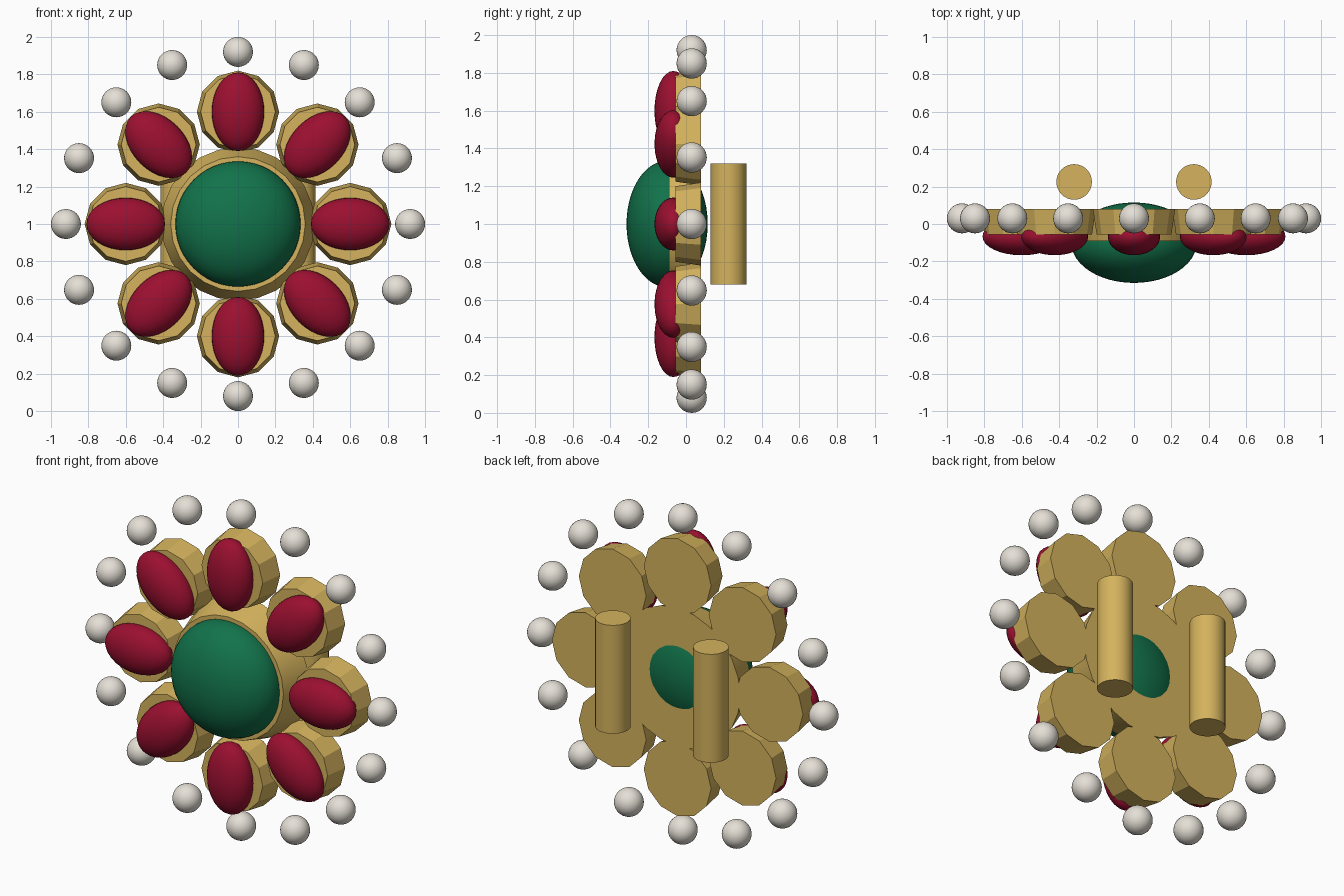
import bpy
from math import sin, cos, pi, radians

cube = bpy.data.objects.get("Cube")
if cube:
    bpy.data.objects.remove(cube, do_unlink=True)


def material(name, rgb):
    m = bpy.data.materials.new(name)
    m.use_nodes = True
    m.diffuse_color = (*rgb, 1)
    m.node_tree.nodes["Principled BSDF"].inputs["Base Color"].default_value = (*rgb, 1)
    return m


gold = material("gold", (0.66, 0.45, 0.11))
red = material("ruby red", (0.33, 0.005, 0.03))
green = material("emerald green", (0.006, 0.17, 0.07))
pearl = material("pearl white", (0.78, 0.74, 0.67))


def finish(name, mat, smooth_angle):
    ob = bpy.context.object
    ob.name = name
    ob.data.materials.append(mat)
    bpy.ops.object.shade_smooth_by_angle(angle=radians(smooth_angle))
    return ob


def ellipsoid(name, mat, loc, radii, turn=0, segments=32):
    bpy.ops.mesh.primitive_uv_sphere_add(segments=segments, ring_count=segments // 2,
                                         location=loc, rotation=(0, turn, 0))
    bpy.context.object.scale = radii
    return finish(name, mat, 60)


def disc(name, x, z, front, back, r_front, r_back, sides):
    # Tapered disc whose axis runs front to back
    bpy.ops.mesh.primitive_cone_add(vertices=sides, radius1=r_back, radius2=r_front,
                                    depth=back - front, rotation=(pi / 2, 0, 0),
                                    location=(x, (front + back) / 2, z))
    return finish(name, gold, 20)


# Central setting and stone
disc("centre_setting", 0, 1, -0.09, 0.08, 0.36, 0.41, 24)
ellipsoid("centre_stone", green, (0, -0.1, 1), (0.335, 0.215, 0.335), segments=48)

# Ring of eight petals, each a setting with an oval stone pointing outwards
for i in range(8):
    a = i * pi / 4
    x, z = 0.6 * sin(a), 1 + 0.6 * cos(a)
    disc(f"petal_setting_{i + 1}", x, z, -0.055, 0.08, 0.2, 0.22, 12)
    ellipsoid(f"petal_stone_{i + 1}", red, (x, -0.067, z), (0.14, 0.1, 0.21), a)

# Outer ring of pearls
for i in range(16):
    a = i * pi / 8
    ellipsoid(f"pearl_{i + 1}", pearl, (0.92 * sin(a), 0.03, 1 + 0.92 * cos(a)), (0.08,) * 3)

# Upright tubes at the back
for side, name in ((1, "left_tube"), (-1, "right_tube")):
    bpy.ops.mesh.primitive_cylinder_add(vertices=32, radius=0.095, depth=0.64,
                                        location=(0.32 * side, 0.225, 1))
    finish(name, gold, 30)
